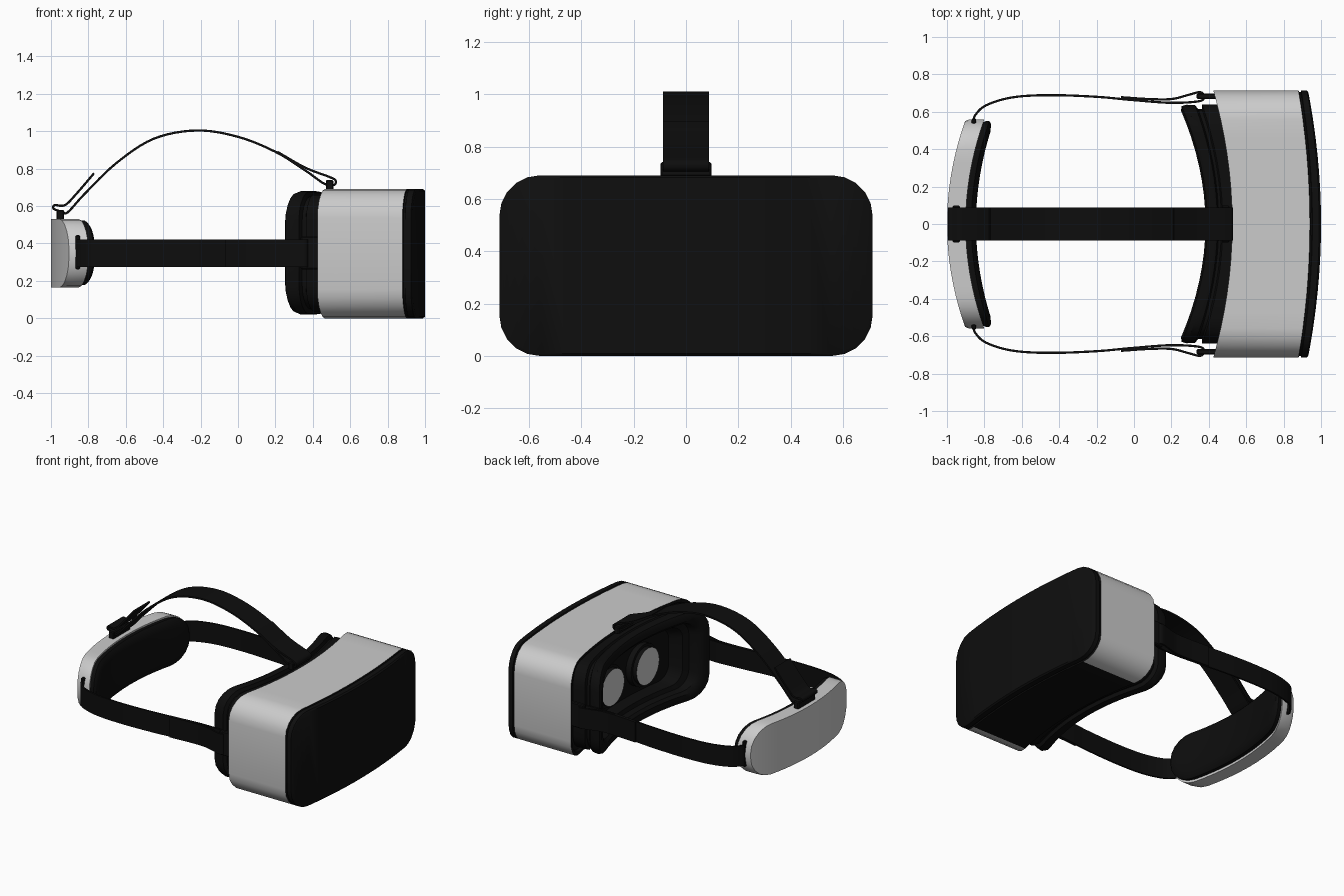
import bpy, bmesh, math
from mathutils import Vector

if "Cube" in bpy.data.objects:
    bpy.data.objects.remove(bpy.data.objects["Cube"])


def material(name, c):
    m = bpy.data.materials.new(name)
    m.diffuse_color = (c, c, c, 1)
    m.use_nodes = True
    m.node_tree.nodes["Principled BSDF"].inputs["Base Color"].default_value = m.diffuse_color
    return m


GREY = material("light grey plastic", 0.6)
BLACK = material("black plastic", 0.0045)
FABRIC = material("black fabric", 0.004)


def finish(name, bm, mats, angle=35):
    bmesh.ops.recalc_face_normals(bm, faces=bm.faces)
    me = bpy.data.meshes.new(name)
    bm.to_mesh(me)
    bm.free()
    for m in mats:
        me.materials.append(m)
    ob = bpy.data.objects.new(name, me)
    bpy.context.collection.objects.link(ob)
    bpy.ops.object.select_all(action='DESELECT')
    ob.select_set(True)
    bpy.context.view_layer.objects.active = ob
    bpy.ops.object.shade_smooth_by_angle(angle=math.radians(angle))
    return ob


def slab(name, zc, rings, mats, rule=None, segs=5, mid=12):
    """Loft of rounded rectangles in the YZ plane, each bent by its own x(y).
    ring = (half width, half height, corner radius, x function, material of next band)"""
    bm = bmesh.new()
    loops = []
    for hw, hh, r, fx, _ in rings:
        arc = [(hw - r + r * math.sin(t), hh - r + r * math.cos(t))
               for t in (math.pi / 2 * i / segs for i in range(segs + 1))]
        half = [(-y, z) for y, z in reversed(arc)]
        half += [((hw - r) * (2 * i / mid - 1), hh) for i in range(1, mid)] + arc
        top = [bm.verts.new((fx(y), y, zc + z)) for y, z in half]
        bot = [bm.verts.new((fx(y), y, zc - z)) for y, z in half]
        loops.append((top, bot))
    # end caps as vertical strips so that they follow the bend
    for (top, bot), mi in ((loops[0], rings[0][4]), (loops[-1], rings[-1][4])):
        for i in range(len(top) - 1):
            bm.faces.new((top[i], top[i + 1], bot[i + 1], bot[i])).material_index = mi
    for k in range(len(loops) - 1):
        a = loops[k][0] + loops[k][1][::-1]
        b = loops[k + 1][0] + loops[k + 1][1][::-1]
        n = len(a)
        for i in range(n):
            f = bm.faces.new((a[i], a[(i + 1) % n], b[(i + 1) % n], b[i]))
            f.material_index = rings[k][4]
            if rule:
                rule(f)
    return finish(name, bm, mats)


def strap(name, pts, width, place, thick=0.012, steps=6):
    """Ribbon along a smooth 2D path; place(u, v, w) maps it into space."""
    p = [Vector(q) for q in pts]
    p = [2 * p[0] - p[1]] + p + [2 * p[-1] - p[-2]]
    path = []
    for i in range(1, len(p) - 2):
        a, b, c, d = p[i - 1:i + 3]
        for s in range(steps):
            t = s / steps
            path.append(0.5 * (2 * b + (c - a) * t + (2 * a - 5 * b + 4 * c - d) * t * t
                               + (3 * b - a - 3 * c + d) * t ** 3))
    path.append(p[-2])
    bm = bmesh.new()
    rows = []
    for i, q in enumerate(path):
        tan = (path[min(i + 1, len(path) - 1)] - path[max(i - 1, 0)]).normalized()
        nrm = Vector((-tan.y, tan.x)) * thick / 2
        rows.append([bm.verts.new(place(v.x, v.y, w)) for v, w in
                     ((q + nrm, -width), (q + nrm, width), (q - nrm, width), (q - nrm, -width))])
    for a, b in zip(rows, rows[1:]):
        for j in range(4):
            bm.faces.new((a[j], a[(j + 1) % 4], b[(j + 1) % 4], b[j]))
    bm.faces.new(rows[0])
    bm.faces.new(rows[-1])
    return finish(name, bm, [FABRIC], 50)


def box(name, lo, hi, mat):
    bm = bmesh.new()
    bmesh.ops.create_cube(bm, size=1)
    lo, hi = Vector(lo), Vector(hi)
    for v in bm.verts:
        v.co = (lo + hi) / 2 + Vector(v.co[i] * abs(hi[i] - lo[i]) for i in range(3))
    bmesh.ops.bevel(bm, geom=bm.edges[:], offset=0.006, segments=1, affect='EDGES')
    return finish(name, bm, [mat])


def bend(x0, dx, w):
    return lambda y: x0 + dx * (y / w) ** 2


# Headset body: black back panel, grey shell, black underside and visor
def underside(f):
    c = f.calc_center_median()
    if c.z < 0.001 and abs(c.y) < 0.57:
        f.material_index = 1


H, R = 0.345, 0.155
slab("headset_body", H, [
    (0.68, 0.315, 0.13, bend(0.54, -0.10, 0.71), 1),
    (0.69, 0.325, 0.14, bend(0.525, -0.10, 0.71), 1),
    (0.713, 0.345, R, bend(0.525, -0.10, 0.71), 0),
    (0.713, 0.345, R, bend(0.94, -0.06, 0.71), 1),
    (0.705, 0.337, R, bend(0.943, -0.06, 0.71), 1),
    (0.705, 0.337, R, bend(0.951, -0.06, 0.71), 1),
    (0.713, 0.345, R, bend(0.954, -0.06, 0.71), 1),
    (0.713, 0.345, R, bend(0.99, -0.065, 0.71), 1),
    (0.703, 0.336, R, bend(1.0, -0.069, 0.71), 1)], [GREY, BLACK], underside)


# Face gasket: stepped outer wall, padded rim and hollow inside
def between(t):
    def fx(y):
        q = (y / 0.64) ** 2
        return (0.385 - 0.145 * q) * (1 - t) + (0.53 - 0.09 * q) * t
    return fx


slab("face_gasket", 0.35, [(w, h, r, between(t), 0) for w, h, r, t in (
    (0.64, 0.315, 0.14, 1.15), (0.64, 0.315, 0.14, 0.62), (0.615, 0.3, 0.13, 0.57),
    (0.615, 0.3, 0.13, 0.47), (0.635, 0.325, 0.15, 0.42), (0.638, 0.33, 0.15, 0.2),
    (0.63, 0.32, 0.15, 0.05), (0.605, 0.3, 0.14, -0.02), (0.565, 0.265, 0.12, -0.01),
    (0.545, 0.245, 0.11, 0.1), (0.54, 0.24, 0.11, 0.4), (0.5, 0.21, 0.1, 0.45),
    (0.47, 0.19, 0.1, 0.92))], [FABRIC])

# Rear head pad: grey shell and black cushion
slab("rear_shell", 0.3475, [
    (0.55, 0.1825, 0.165, bend(-1.0, 0.1, 0.56), 0),
    (0.56, 0.1825, 0.165, bend(-0.98, 0.1, 0.56), 0),
    (0.56, 0.1825, 0.165, bend(-0.9, 0.1, 0.56), 0)], [GREY])
slab("rear_cushion", 0.35, [
    (0.535, 0.165, 0.15, bend(-0.91, 0.1, 0.56), 0),
    (0.55, 0.172, 0.155, bend(-0.89, 0.1, 0.56), 0),
    (0.55, 0.172, 0.155, bend(-0.87, 0.1, 0.56), 0),
    (0.535, 0.155, 0.145, bend(-0.855, 0.1, 0.56), 0),
    (0.49, 0.115, 0.11, bend(-0.845, 0.1, 0.56), 0)], [FABRIC])

# Top strap, folded back through a buckle at each end
strap("top_strap", [(0.21, 0.89), (0.36, 0.805), (0.49, 0.755), (0.522, 0.735), (0.512, 0.712),
                    (0.46, 0.72), (0.36, 0.79), (0.2, 0.89), (0, 0.97), (-0.22, 1.004),
                    (-0.45, 0.96), (-0.65, 0.83), (-0.82, 0.665), (-0.91, 0.567), (-0.94, 0.57),
                    (-0.985, 0.585), (-0.98, 0.605), (-0.925, 0.605), (-0.86, 0.67),
                    (-0.77, 0.775)], 0.088, lambda u, v, w: (u, w, v))
for label, x, z in (("front", 0.49, 0.685), ("rear", -0.95, 0.525)):
    box(label + "_top_buckle", (x - 0.02, -0.098, z), (x + 0.02, 0.098, z + 0.055), BLACK)

# Lenses, side straps and their buckles, mirrored
for side, s in (("left", 1), ("right", -1)):
    bm = bmesh.new()
    for r, x in ((0.15, 0.5), (0.13, 0.47)):
        res = bmesh.ops.create_cone(bm, cap_ends=True, segments=32, radius1=r, radius2=r, depth=0.05)
        for v in res["verts"]:
            v.co = (x + v.co.z, s * 0.2 + v.co.x, 0.35 + v.co.y)
    for f in bm.faces:
        f.material_index = 0 if f.calc_center_median().x < 0.446 else 1
    finish(side + "_lens", bm, [GREY, BLACK])
    strap(side + "_strap", [(-0.07, 0.678), (0.08, 0.668), (0.2, 0.668), (0.29, 0.69), (0.35, 0.705),
                            (0.37, 0.69), (0.355, 0.658), (0.2, 0.648), (0, 0.662), (-0.2, 0.68),
                            (-0.45, 0.689), (-0.65, 0.677), (-0.79, 0.635), (-0.85, 0.58),
                            (-0.858, 0.54)], 0.074,
          lambda u, v, w: (u, s * v, 0.347 + w))
    box(side + "_front_buckle", (0.335, s * 0.668, 0.262), (0.45, s * 0.698, 0.438), BLACK)
    box(side + "_rear_bracket", (-0.868, s * 0.535, 0.26), (-0.845, s * 0.565, 0.445), BLACK)
